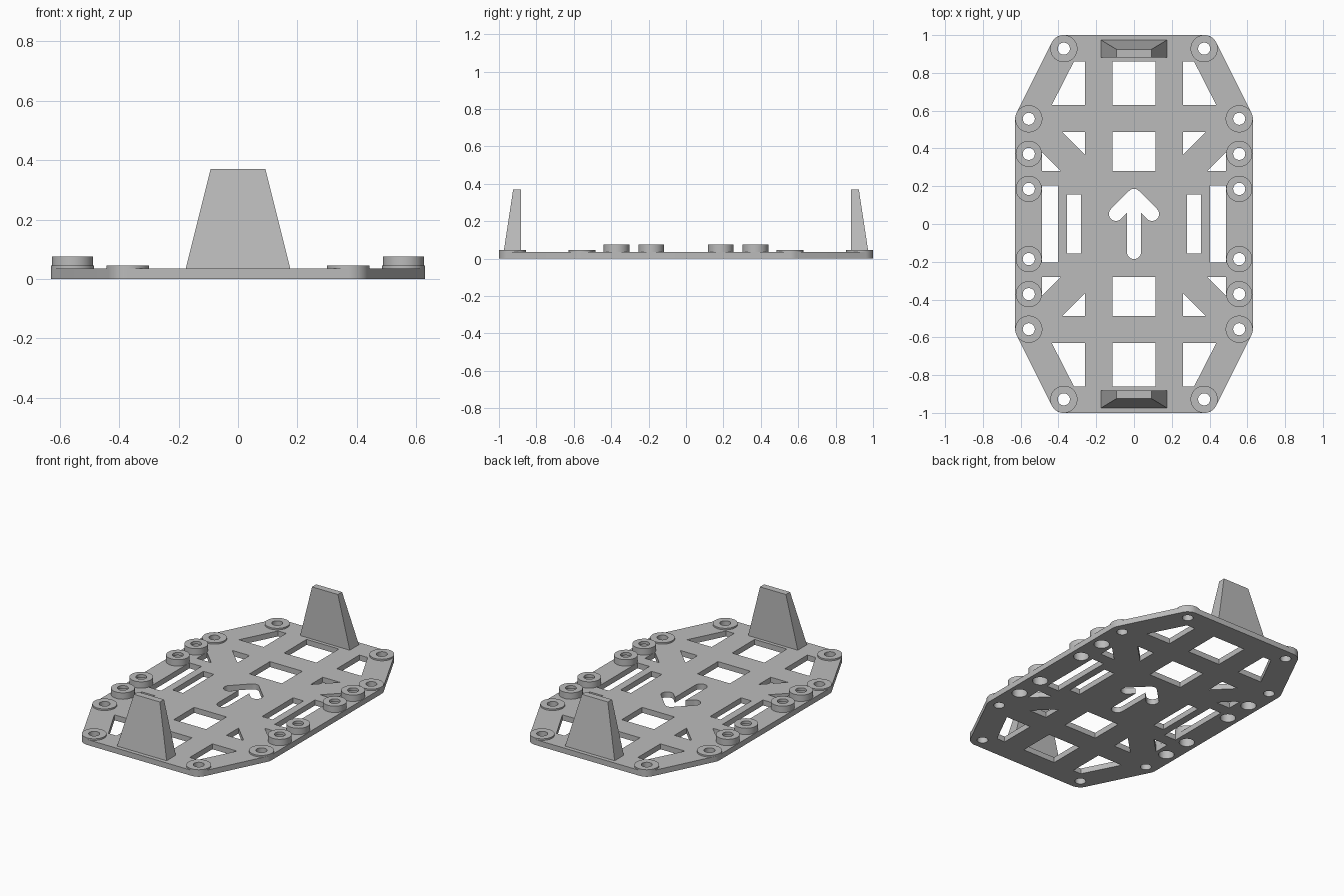
import bpy
import bmesh
from math import sin, cos, pi, atan2, radians

cube = bpy.data.objects.get("Cube")
if cube:
    bpy.data.objects.remove(cube, do_unlink=True)

U = 0.1857            # hole pitch
R = 0.072             # corner and washer radius
T = 0.035             # plate thickness
SIGNS = (-1, 1)
QUADS = [(sx, sy) for sx in SIGNS for sy in SIGNS]

grey = bpy.data.materials.new("plain grey")
grey.use_nodes = True
COLOUR = (0.5, 0.5, 0.5, 1)
grey.diffuse_color = COLOUR
grey.node_tree.nodes["Principled BSDF"].inputs["Base Color"].default_value = COLOUR


def arc(cx, cy, r, a0, a1, n):
    """Points along an arc, both ends included."""
    return [(cx + r * cos(a0 + (a1 - a0) * i / n), cy + r * sin(a0 + (a1 - a0) * i / n))
            for i in range(n + 1)]


def circle(cx, cy, r):
    return arc(cx, cy, r, 0, 2 * pi, 40)[:-1]


def capsule(x0, y0, x1, y1, r):
    a = atan2(y1 - y0, x1 - x0)
    return arc(x1, y1, r, a - pi / 2, a + pi / 2, 14) + arc(x0, y0, r, a + pi / 2, a + 3 * pi / 2, 14)


def box(x0, x1, y0, y1):
    return [(x0, y0), (x1, y0), (x1, y1), (x0, y1)]


def flip(pts, sx, sy):
    return [(x * sx, y * sy) for x, y in pts]


def loft(bm, low, high, z0, z1):
    """Closed solid between two matching outlines."""
    a = [bm.verts.new((x, y, z0)) for x, y in low]
    b = [bm.verts.new((x, y, z1)) for x, y in high]
    n = len(a)
    faces = [bm.faces.new(a[::-1]), bm.faces.new(b)]
    for i in range(n):
        j = (i + 1) % n
        faces.append(bm.faces.new((a[i], a[j], b[j], b[i])))
    bmesh.ops.recalc_face_normals(bm, faces=faces)


def finish(bm, name):
    bmesh.ops.recalc_face_normals(bm, faces=bm.faces[:])
    mesh = bpy.data.meshes.new(name)
    bm.to_mesh(mesh)
    bm.free()
    mesh.materials.append(grey)
    obj = bpy.data.objects.new(name, mesh)
    bpy.context.collection.objects.link(obj)
    return obj


def select(obj):
    bpy.ops.object.select_all(action='DESELECT')
    obj.select_set(True)
    bpy.context.view_layer.objects.active = obj


def smooth(obj):
    select(obj)
    bpy.ops.object.shade_smooth_by_angle(angle=radians(25))


def ring(name, x, y, profile):
    """Lathe a closed radius/height profile about a vertical axis."""
    bm = bmesh.new()
    n = 40
    rows = [[bm.verts.new((x + r * cos(2 * pi * i / n), y + r * sin(2 * pi * i / n), z))
             for r, z in profile] for i in range(n)]
    m = len(profile)
    for i in range(n):
        p, q = rows[i], rows[(i + 1) % n]
        for k in range(m):
            bm.faces.new((p[k], q[k], q[(k + 1) % m], p[(k + 1) % m]))
    smooth(finish(bm, name))


# Plate outline: rounded eight-sided shape
slope = atan2(1, 2)
quarter = arc(3 * U, 3 * U, R, 0, slope, 6) + arc(2 * U, 5 * U, R, slope, pi / 2, 10)
half = quarter + flip(quarter, -1, 1)[::-1]
bm = bmesh.new()
outline = half + flip(half, -1, -1)
loft(bm, outline, outline, 0, T)
plate = finish(bm, "base_plate")

# Cut-outs in the plate
low_spots = [(2 * U, 5 * U), (3 * U, 3 * U)]
tall_spots = [(3 * U, 2 * U), (3 * U, U)]
holes = []
for sx, sy in QUADS:
    corner_window = [(0.26, 0.86), (0.318, 0.86), (0.435, 0.631), (0.26, 0.631)]
    inner_triangle = [(0.26, 0.488), (0.382, 0.488), (0.26, 0.366)]
    outer_triangle = [(0.488, 0.382), (0.387, 0.281), (0.488, 0.281)]
    for shape in (corner_window, inner_triangle, outer_triangle):
        holes.append(flip(shape, sx, sy))
    holes += [circle(sx * x, sy * y, 0.032) for x, y in low_spots]
    holes += [circle(sx * x, sy * y, 0.045) for x, y in tall_spots]
for s in SIGNS:
    holes.append(flip(box(-0.115, 0.115, 0.631, 0.86), 1, s))
    holes.append(flip(box(-0.115, 0.115, 0.281, 0.488), 1, s))
    holes.append(flip(box(0.403, 0.488, -0.205, 0.205), s, 1))
    holes.append(flip(box(0.281, 0.355, -0.157, 0.157), s, 1))

# Arrow cut-out: stem and two arms
holes.append(capsule(0, -0.149, 0, 0.149, 0.037))
for s in SIGNS:
    holes.append(capsule(0, 0.149, s * 0.096, 0.053, 0.037))

bm = bmesh.new()
for h in holes:
    loft(bm, h, h, -0.1, 0.1)
cutter = finish(bm, "hole_cutter")
cutter.hide_render = True
mod = plate.modifiers.new("holes", 'BOOLEAN')
mod.operation = 'DIFFERENCE'
mod.solver = 'EXACT'
mod.use_self = True
mod.object = cutter
select(plate)
bpy.ops.object.modifier_apply(modifier=mod.name)
bpy.data.objects.remove(cutter, do_unlink=True)
smooth(plate)

# Flat washers and taller, counterbored bosses
washer = [(R, T), (R, 0.045), (0.032, 0.045), (0.032, T)]
boss = [(0.069, T), (0.069, 0.076), (0.032, 0.076), (0.032, 0.058), (0.045, 0.058), (0.045, T)]
for sx, sy in QUADS:
    for x, y in low_spots:
        ring("washer", sx * x, sy * y, washer)
    for x, y in tall_spots:
        ring("boss", sx * x, sy * y, boss)

# Tapered end tabs with an upright inner face
for s, name in ((-1, "front_tab"), (1, "back_tab")):
    bm = bmesh.new()
    loft(bm, flip(box(-0.176, 0.176, 0.882, 0.975), 1, s),
         flip(box(-0.092, 0.092, 0.882, 0.924), 1, s), T, 0.37)
    finish(bm, name)
